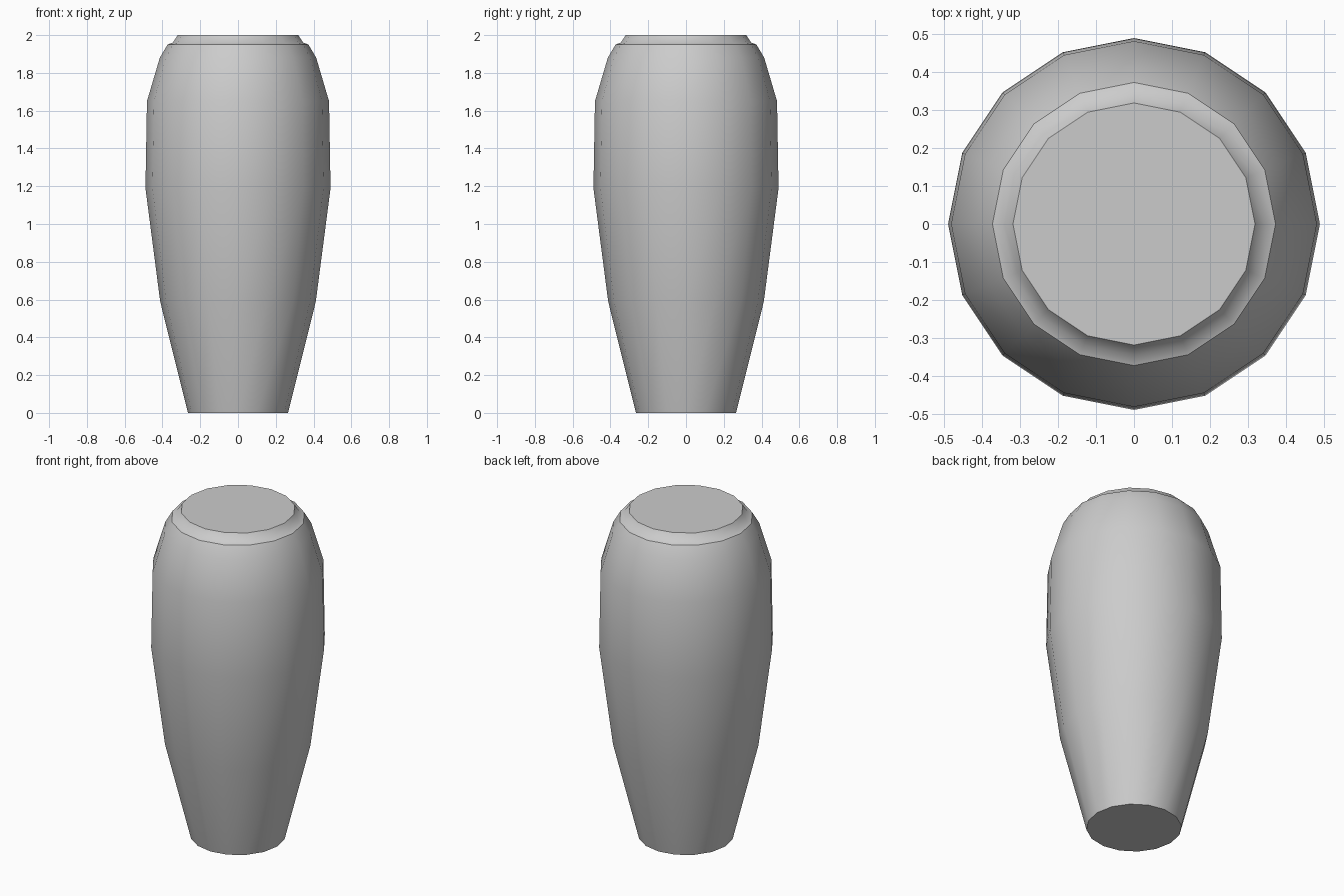
import bpy, bmesh, math

if "Cube" in bpy.data.objects:
    bpy.data.objects.remove(bpy.data.objects["Cube"])

SIDES = 16
# (radius, height, sharp ring) from the foot up to the mouth
PROFILE = [
    (0.265, 0.00, True),
    (0.412, 0.59, False),
    (0.490, 1.19, False),
    (0.482, 1.65, False),
    (0.414, 1.88, False),
    (0.373, 1.95, True),
    (0.346, 1.96, False),
    (0.319, 2.00, True),
]

bm = bmesh.new()

# Rings of the vase body
rings = []
for radius, height, sharp in PROFILE:
    rings.append([bm.verts.new((radius * math.cos(2 * math.pi * i / SIDES),
                                radius * math.sin(2 * math.pi * i / SIDES),
                                height)) for i in range(SIDES)])

# Smooth walls between the rings
for low, high in zip(rings, rings[1:]):
    for i in range(SIDES):
        j = (i + 1) % SIDES
        bm.faces.new((low[i], low[j], high[j], high[i])).smooth = True

# Flat closed foot and mouth
bm.faces.new(rings[0][::-1])
bm.faces.new(rings[-1])

# Sharp creases at the foot, shoulder and mouth
for ring, (_, _, sharp) in zip(rings, PROFILE):
    if sharp:
        for i in range(SIDES):
            bm.edges.get((ring[i], ring[(i + 1) % SIDES])).smooth = False

mesh = bpy.data.meshes.new("vase")
bm.to_mesh(mesh)
bm.free()
vase = bpy.data.objects.new("vase", mesh)
bpy.context.collection.objects.link(vase)
